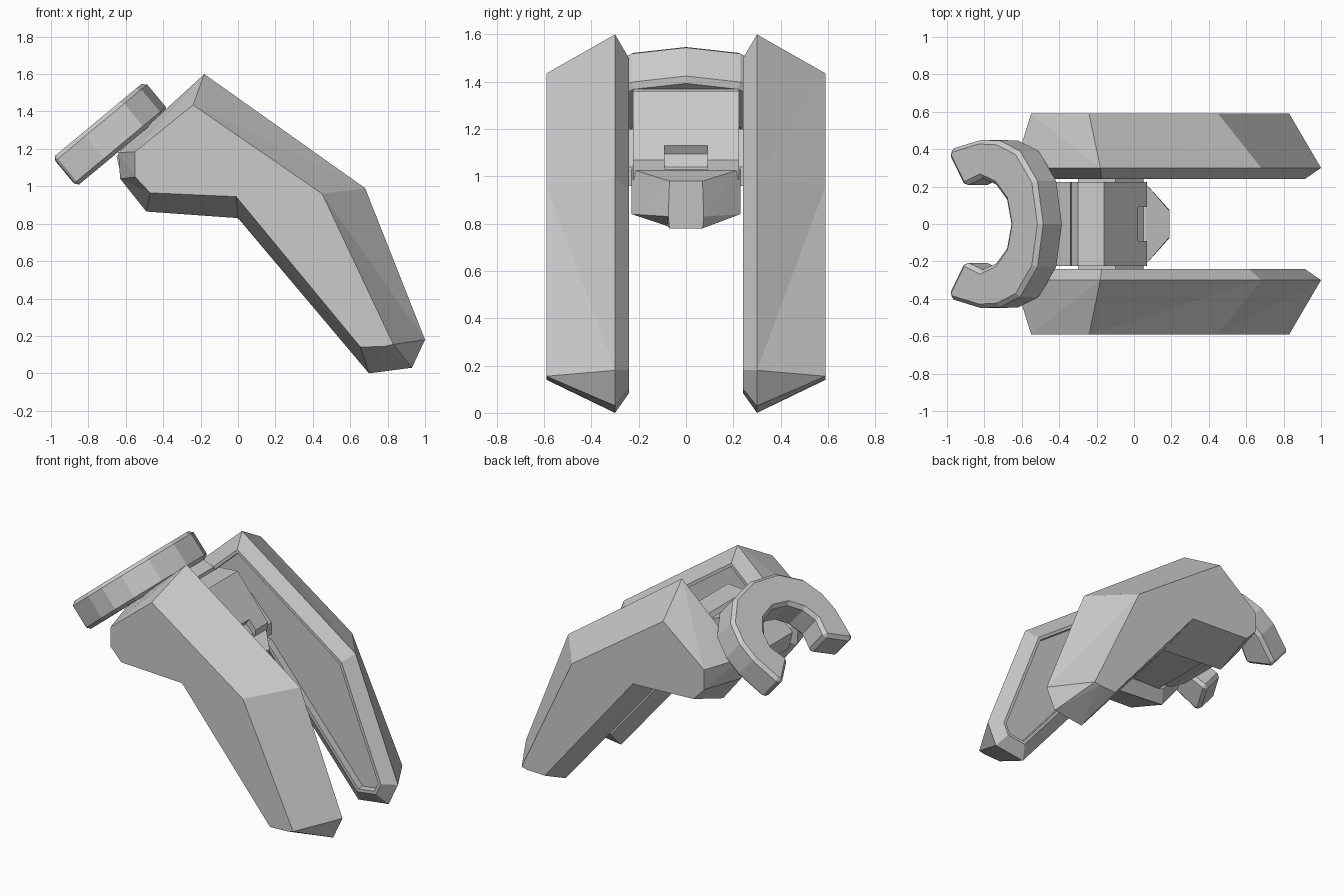
import bpy, bmesh
from mathutils import Vector

if "Cube" in bpy.data.objects:
    bpy.data.objects.remove(bpy.data.objects["Cube"])

grey = bpy.data.materials.new("plain_grey")
grey.use_nodes = True
COLOUR = (0.6, 0.6, 0.6, 1)
grey.diffuse_color = COLOUR
grey.node_tree.nodes["Principled BSDF"].inputs["Base Color"].default_value = COLOUR


def loft(name, rings):
    """Join equal-length rings of 3D points, capping both ends."""
    bm = bmesh.new()
    loops = [[bm.verts.new(p) for p in ring] for ring in rings]
    for a, b in zip(loops, loops[1:]):
        for i in range(len(a)):
            j = (i + 1) % len(a)
            bm.faces.new((a[i], b[i], b[j]))
            bm.faces.new((a[i], b[j], a[j]))
    bm.faces.new(loops[0])
    bm.faces.new(loops[-1])
    bmesh.ops.recalc_face_normals(bm, faces=bm.faces)
    bmesh.ops.dissolve_limit(bm, angle_limit=0.01, verts=bm.verts, edges=bm.edges)
    mesh = bpy.data.meshes.new(name)
    bm.to_mesh(mesh)
    bm.free()
    mesh.materials.append(grey)
    obj = bpy.data.objects.new(name, mesh)
    bpy.context.scene.collection.objects.link(obj)
    return obj


def bevel(obj, width):
    mod = obj.modifiers.new("edge_bevel", 'BEVEL')
    mod.width = width
    mod.segments = 1
    mod.limit_method = 'ANGLE'
    mod.angle_limit = 0.9


def inset(profile, d):
    """Move every side of a clockwise profile inward by d."""
    pts = [Vector(p) for p in profile]
    out = []
    for i, p in enumerate(pts):
        a = (p - pts[i - 1]).normalized()
        b = (pts[(i + 1) % len(pts)] - p).normalized()
        na, nb = Vector((a.y, -a.x)), Vector((b.y, -b.x))
        out.append(p + (na + nb) * d / (1 + na.dot(nb)))
    return out


def at_y(profile, y):
    return [(p[0], y, p[1]) for p in profile]


def slab(name, profile, half):
    return loft(name, [at_y(profile, -half), at_y(profile, half)])


# Side shells: wide rim, tapering out to a cap, with a recessed inner panel
rim = [(-.18, 1.6), (.68, .99), (1, .18), (.93, .03), (.7, 0),
       (0, .83), (-.49, .865), (-.63, 1.04), (-.64, 1.18)]
cap = [(-.24, 1.435), (.45, .96), (.83, .155), (.79, .145), (.655, .14),
       (-.01, .945), (-.47, .965), (-.55, 1.05), (-.55, 1.185)]
for side, name in ((1, "right_side_shell"), (-1, "left_side_shell")):
    loft(name, [at_y(cap, .59 * side), at_y(rim, .3 * side),
                at_y(inset(rim, .08), .24 * side),
                at_y(inset(rim, .1), .24 * side),
                at_y(inset(rim, .1), .29 * side)])

# Open clamp ring, tilted, opening toward -x
outer = [(0, .375), (.03, .405), (.22, .45), (.35, .445), (.49, .39), (.61, .23), (.65, 0)]
inner = [(.43, 0), (.4, .13), (.325, .21), (.23, .245), (.11, .2)]
half_ring = outer + inner
outline = (outer + [(u, -y) for u, y in reversed(outer[:-1])]
           + [(u, -y) for u, y in reversed(inner[1:])]
           + list(reversed(inner)))
# the last run goes from the far arm round the inside to the near arm
along, down = Vector((.77, 0, .64)), Vector((.64, 0, -.77))
corner = Vector((-1, 0, 1.145))


def ring_at(depth):
    return [corner + along * u + Vector((0, y, 0)) + down * depth for u, y in
            outer + [(u, -y) for u, y in reversed(outer[:-1])]
            + [(u, -y) for u, y in reversed(inner[1:])] + inner]


clamp = loft("clamp_ring", [ring_at(0), ring_at(.2)])
bevel(clamp, .022)

# Neck joining the clamp to the body
slab("neck", [(-.65, 1.16), (-.42, 1.37), (-.34, 1.34), (-.28, .98), (-.5, .97), (-.62, 1.04)], .225)

# Central body with a sloping front and a notch
body = slab("body", [(-.35, 1.27), (-.3, 1.35), (-.16, 1.36), (.07, 1.07),
                     (.06, .99), (0, .92), (-.4, .92)], .225)
notch = slab("notch_cutter", [(.02, 1.13), (-.04, 1.03), (.3, 1.03), (.3, 1.13)], .09)
notch.hide_render = True
notch.hide_viewport = True
cut = body.modifiers.new("notch", 'BOOLEAN')
cut.operation = 'DIFFERENCE'
cut.object = notch
cut.solver = 'EXACT'

# Cross axle fixing the shells to the body
slab("axle", [(-.3, 1.2), (-.1, 1.2), (.05, 1.04), (.05, .96), (-.3, .97)], .3)

# Tapering nose below the sloping front
loft("nose", [
    [(-.1, -.23, 1.04), (-.1, .23, 1.04), (-.1, .23, .93), (-.1, .08, .9), (-.1, -.08, .9), (-.1, -.23, .93)],
    [(.05, -.23, 1.03), (.05, .23, 1.03), (.05, .23, .84), (.05, .08, .79), (.05, -.08, .79), (.05, -.23, .84)],
    [(.19, -.07, .98), (.19, .07, .98), (.19, .075, .83), (.17, .07, .78), (.17, -.07, .78), (.19, -.075, .83)],
])
